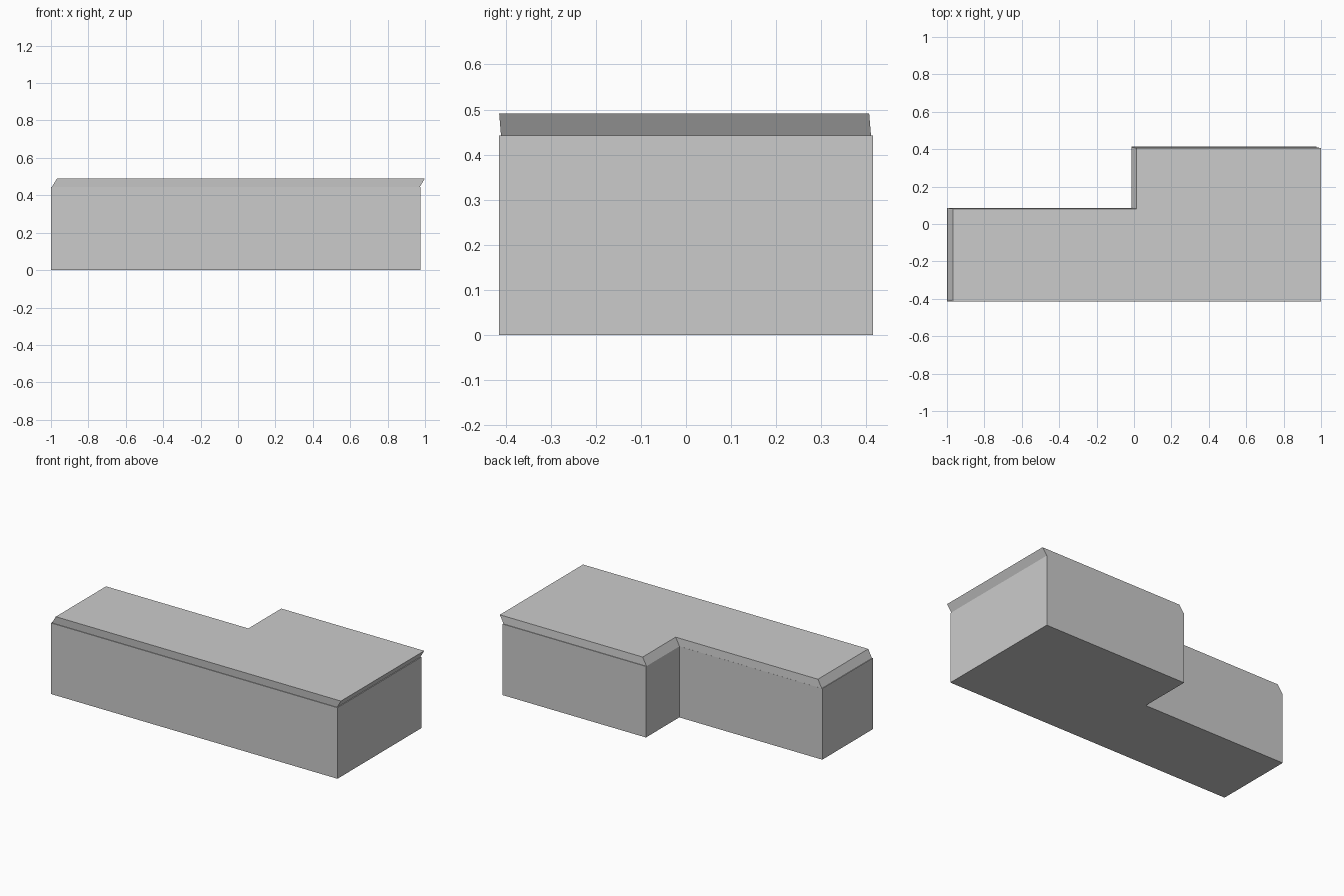
import bpy, bmesh

if "Cube" in bpy.data.objects:
    bpy.data.objects.remove(bpy.data.objects["Cube"])

# single flat grey
grey = bpy.data.materials.new("light_grey")
grey.diffuse_color = (0.6, 0.6, 0.6, 1)
grey.use_nodes = True
grey.node_tree.nodes["Principled BSDF"].inputs["Base Color"].default_value = grey.diffuse_color


def outline(x0, x1, y0, y1, nx, ny):
    """L-shaped plan with the back left corner notched out."""
    return [(x0, y0), (x1, y0), (x1, y1), (nx, y1), (nx, ny), (x0, ny)]


def prism(name, plan, z0, z1, shift=(0, 0)):
    """Extrude a plan from z0 to z1, sliding the top sideways by shift."""
    bm = bmesh.new()
    base = bm.faces.new([bm.verts.new((x, y, z0)) for x, y in plan])
    ext = bmesh.ops.extrude_face_region(bm, geom=[base], use_keep_orig=True)
    top = [v for v in ext["geom"] if isinstance(v, bmesh.types.BMVert)]
    bmesh.ops.translate(bm, verts=top, vec=(shift[0], shift[1], z1 - z0))
    bmesh.ops.recalc_face_normals(bm, faces=bm.faces)
    mesh = bpy.data.meshes.new(name)
    bm.to_mesh(mesh)
    bm.free()
    mesh.materials.append(grey)
    obj = bpy.data.objects.new(name, mesh)
    bpy.context.collection.objects.link(obj)
    return obj


# L-shaped body
prism("building_body",
      outline(-1.0, 0.976, -0.414, 0.414, -0.0135, 0.0855), 0, 0.443)

# slightly inset roof slab, leaning to the right and a little to the front
prism("roof_slab",
      outline(-0.996, 0.971, -0.410, 0.410, -0.0145, 0.085), 0.443, 0.491,
      shift=(0.029, -0.004))
